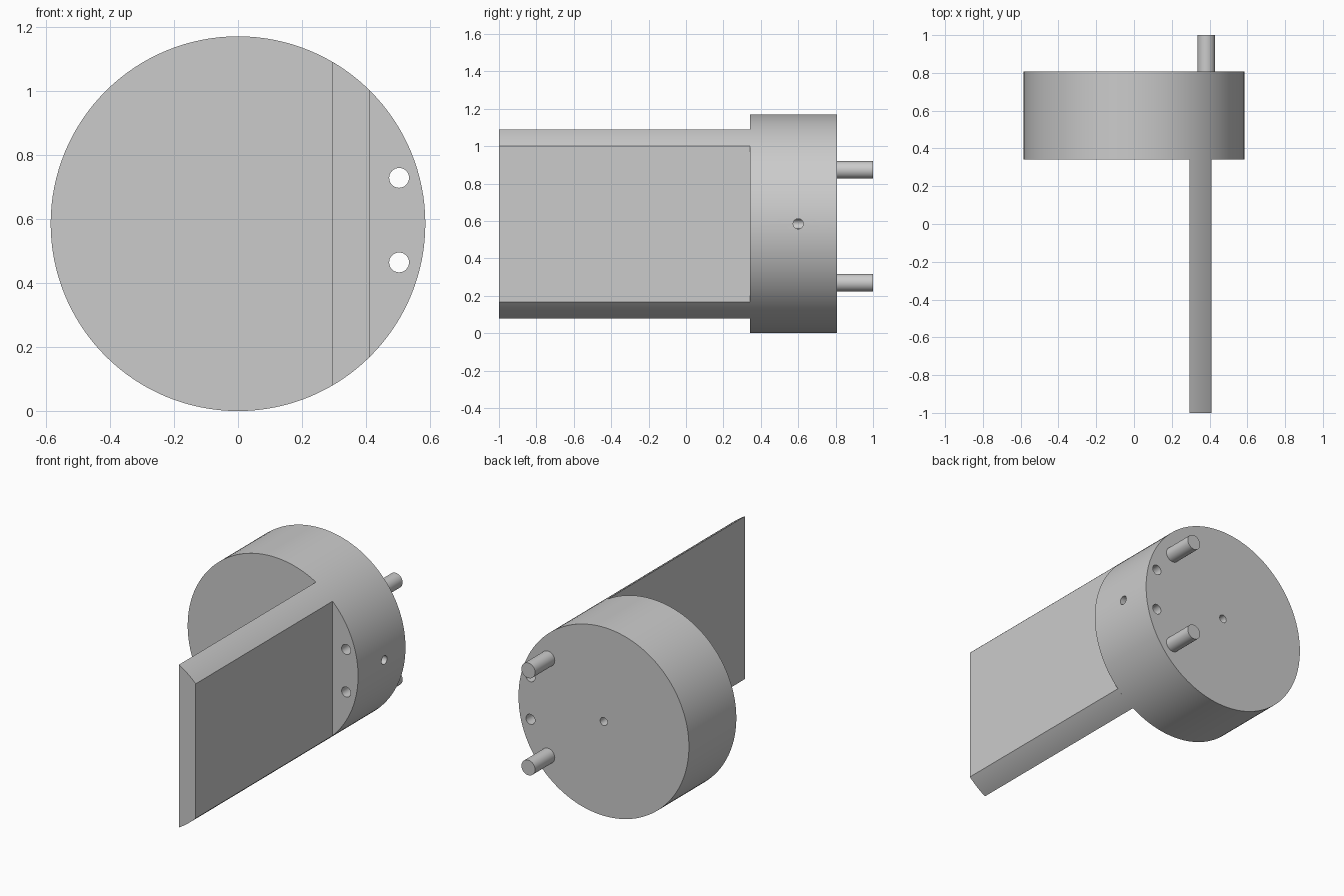
import bpy, bmesh, math
from mathutils import Matrix, Vector

cube = bpy.data.objects.get("Cube")
if cube:
    bpy.data.objects.remove(cube, do_unlink=True)

R = 0.585                       # drum radius, also the height of its axis
Y_FRONT, Y_BACK = 0.342, 0.807  # drum faces

grey = bpy.data.materials.new("plain grey")
grey.use_nodes = True
grey.diffuse_color = (0.6, 0.6, 0.6, 1)
grey.node_tree.nodes["Principled BSDF"].inputs["Base Color"].default_value = (0.6, 0.6, 0.6, 1)


def make_object(name, bm):
    bmesh.ops.recalc_face_normals(bm, faces=bm.faces)
    mesh = bpy.data.meshes.new(name)
    bm.to_mesh(mesh)
    bm.free()
    mesh.materials.append(grey)
    obj = bpy.data.objects.new(name, mesh)
    bpy.context.collection.objects.link(obj)
    return obj


def rod(name, start, end, radius, sides=32):
    """Capped cylinder between two points."""
    a, b = Vector(start), Vector(end)
    turn = (b - a).to_track_quat('Z', 'Y').to_matrix().to_4x4()
    bm = bmesh.new()
    bmesh.ops.create_cone(bm, cap_ends=True, segments=sides, radius1=radius, radius2=radius,
                          depth=(b - a).length, matrix=Matrix.Translation((a + b) / 2) @ turn)
    return make_object(name, bm)


def select_only(obj):
    bpy.ops.object.select_all(action='DESELECT')
    obj.select_set(True)
    bpy.context.view_layer.objects.active = obj


def drill(obj, cutter):
    cutter.hide_render = True
    mod = obj.modifiers.new("drill", 'BOOLEAN')
    mod.operation, mod.solver, mod.object = 'DIFFERENCE', 'EXACT', cutter
    select_only(obj)
    bpy.ops.object.modifier_apply(modifier=mod.name)
    bpy.data.objects.remove(cutter, do_unlink=True)


# Drum with two through holes, a blind axle hole and a side screw hole
drum = rod("drum", (0, Y_FRONT, R), (0, Y_BACK, R), R, 128)
for z in (0.464, 0.728):
    drill(drum, rod("through_hole_cutter", (0.503, 0.2, z), (0.503, 0.95, z), 0.031))
drill(drum, rod("axle_hole_cutter", (0, 0.57, R), (0, 0.95, R), 0.025))
drill(drum, rod("screw_hole_cutter", (0, 0.6, R), (0.7, 0.6, R), 0.027))

# Long plate: a slice of the drum's circle carried forward
bm = bmesh.new()
x_in, x_out = 0.295, 0.41
arc = [math.acos(x_in / R) + (math.acos(x_out / R) - math.acos(x_in / R)) * i / 8 for i in range(9)]
outline = arc + [-a for a in reversed(arc)]
face = bm.faces.new([bm.verts.new((R * math.cos(a), -1, R + R * math.sin(a))) for a in outline])
moved = bmesh.ops.extrude_face_region(bm, geom=[face], use_keep_orig=True)["geom"]
bmesh.ops.translate(bm, vec=(0, 1 + Y_FRONT, 0),
                    verts=[g for g in moved if isinstance(g, bmesh.types.BMVert)])
plate = make_object("plate", bm)

# Locating pins on the back face
pins = [rod(name, (0.383, Y_BACK - 0.02, z), (0.383, 1, z), 0.047)
        for name, z in (("lower_pin", 0.27), ("upper_pin", 0.873))]

for obj in [drum, plate] + pins:
    select_only(obj)
    bpy.ops.object.shade_smooth_by_angle(angle=math.radians(30))
